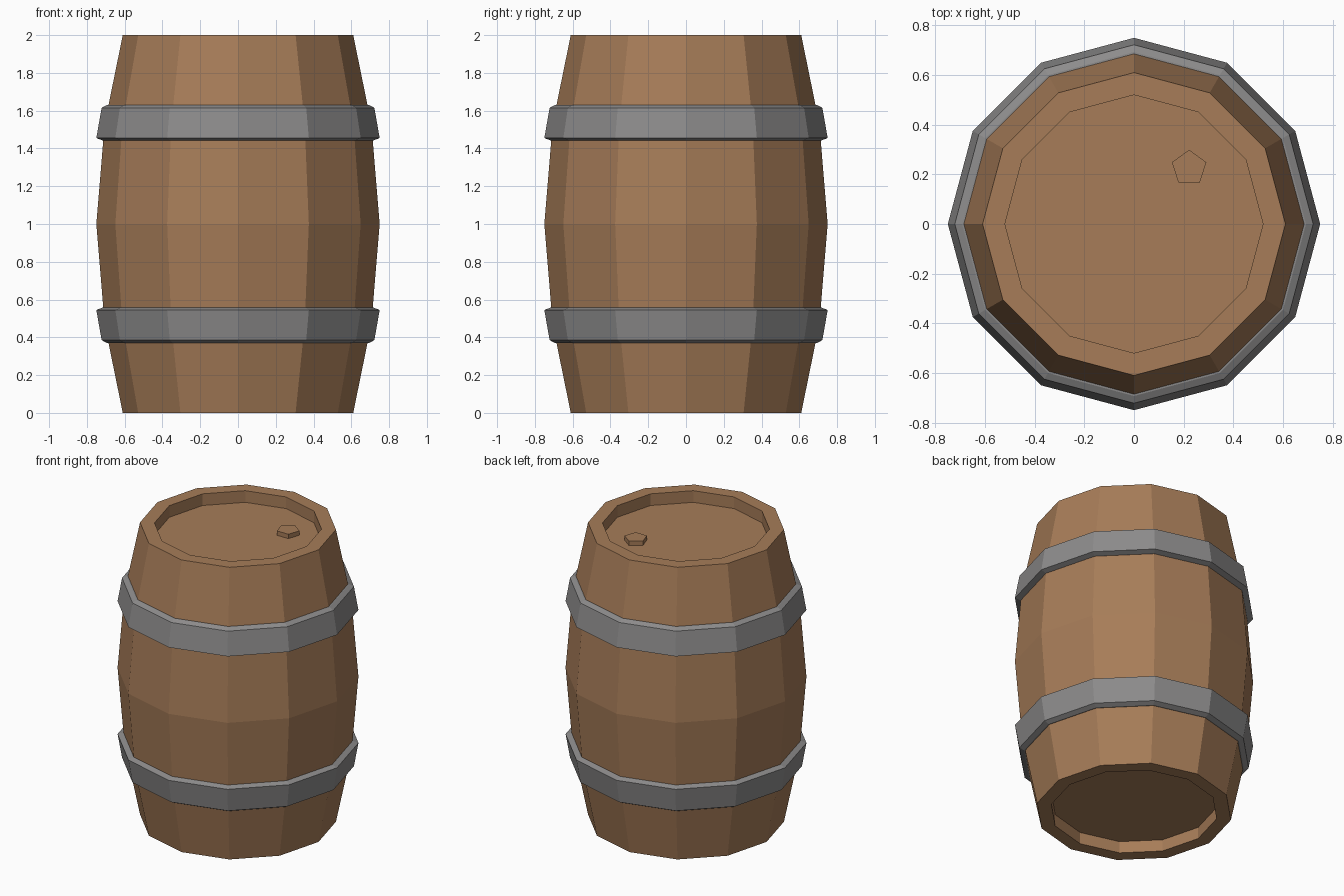
import bpy, bmesh, math

if "Cube" in bpy.data.objects:
    bpy.data.objects.remove(bpy.data.objects["Cube"])

SIDES = 12


def material(name, rgb):
    m = bpy.data.materials.new(name)
    m.diffuse_color = (*rgb, 1.0)
    m.use_nodes = True
    m.node_tree.nodes["Principled BSDF"].inputs["Base Color"].default_value = m.diffuse_color
    return m


wood = material("wood_brown", (0.385, 0.203, 0.098))
metal = material("iron_grey", (0.265, 0.26, 0.26))


def lathe(name, profile, mat, sides=SIDES, closed=False, start=0.0, loc=(0, 0, 0)):
    """Spin (radius, z) points round z; close the profile or cap both ends."""
    bm = bmesh.new()
    rings = []
    for r, z in profile:
        angles = [start + 2 * math.pi * i / sides for i in range(sides)]
        rings.append([bm.verts.new((r * math.cos(a), r * math.sin(a), z)) for a in angles])
    pairs = list(zip(rings, rings[1:]))
    if closed:
        pairs.append((rings[-1], rings[0]))
    else:
        bm.faces.new(rings[0])
        bm.faces.new(rings[-1])
    for a, b in pairs:
        for i in range(sides):
            j = (i + 1) % sides
            bm.faces.new((a[i], a[j], b[j], b[i]))
    bmesh.ops.recalc_face_normals(bm, faces=bm.faces)
    me = bpy.data.meshes.new(name)
    bm.to_mesh(me)
    bm.free()
    me.materials.append(mat)
    ob = bpy.data.objects.new(name, me)
    ob.location = loc
    bpy.context.collection.objects.link(ob)
    return ob


# Barrel body: lower half profile from recessed head to belly, then mirrored up
half = [(0.52, 0.08), (0.52, 0.0), (0.61, 0.0), (0.706, 0.47)]
profile = half + [(0.75, 1.0)] + [(r, 2 - z) for r, z in reversed(half)]
lathe("barrel_body", profile, wood)

# Iron hoops, tilted to follow the staves
hoop = [(0.66, 1.632), (0.693, 1.63), (0.722, 1.615),
        (0.75, 1.455), (0.715, 1.442), (0.68, 1.442)]
lathe("upper_hoop", hoop, metal, closed=True)
lathe("lower_hoop", [(r, 2 - z) for r, z in hoop], metal, closed=True)

# Bung on the top head
lathe("bung", [(0.073, -0.01), (0.073, 0.03)], wood, sides=5,
      start=math.pi / 2, loc=(0.222, 0.226, 1.92))
